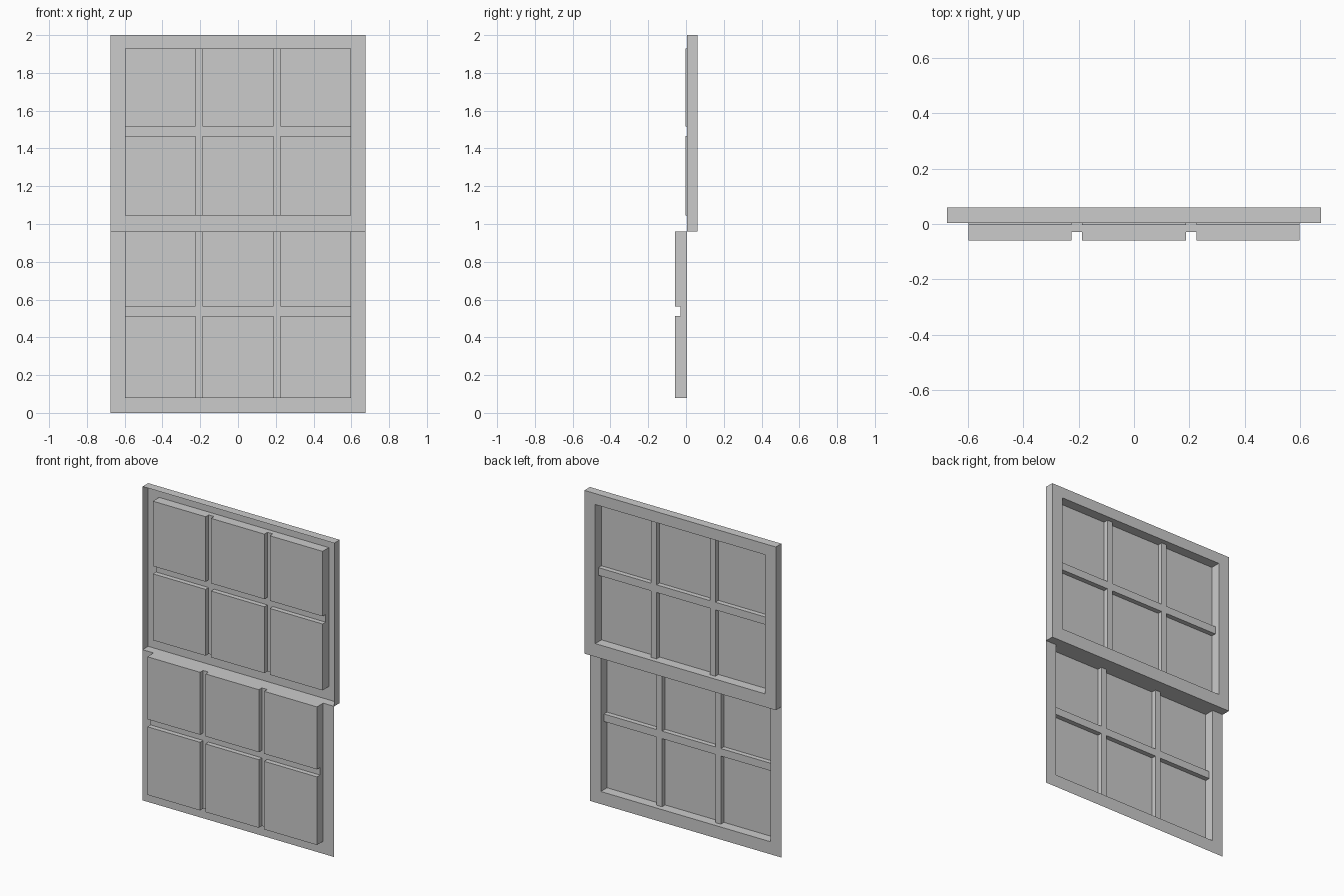
import bpy, bmesh

if "Cube" in bpy.data.objects:
    bpy.data.objects.remove(bpy.data.objects["Cube"])

# Column edges shared by both sashes: stile, pane, bar, pane, bar, pane, stile
half = [0.188, 0.226, 0.598, 0.675]
XS = [-v for v in reversed(half)] + half
MEET = 0.004      # plane where the two sashes touch
DEPTH = 0.063     # frame face to glass
BAR = 0.032       # frame face to glazing bar


def build_sash(name, face_y, zs, rows):
    """Stepped sheet: each grid cell is frame, bar or pane, with walls at every step."""
    level = {"frame": face_y, "bars": face_y - BAR, "panes": face_y - DEPTH}
    cols = ["frame", "panes", "bars", "panes", "bars", "panes", "frame"]
    parts = {k: bmesh.new() for k in level}
    order = ["frame", "bars", "panes"]

    def kind(i, j):
        if not (0 <= i < len(cols) and 0 <= j < len(rows)):
            return None
        return min(cols[i], rows[j], key=order.index)

    def quad(part, pts):
        bm = parts[part]
        bm.faces.new([bm.verts.new(p) for p in pts])

    def wall(a, b, p, q):
        # p and q are the (x, z) ends of the shared edge; outside drops to MEET
        if a is None and b is None:
            return
        ya = level[a] if a else MEET
        yb = level[b] if b else MEET
        if abs(ya - yb) < 1e-6:
            return
        owner = min([k for k in (a, b) if k], key=order.index)
        quad(owner, [(p[0], ya, p[1]), (q[0], ya, q[1]),
                     (q[0], yb, q[1]), (p[0], yb, p[1])])

    for i in range(len(cols) + 1):
        for j in range(len(rows) + 1):
            k = kind(i, j)
            if k:
                y = level[k]
                quad(k, [(XS[i], y, zs[j]), (XS[i], y, zs[j + 1]),
                         (XS[i + 1], y, zs[j + 1]), (XS[i + 1], y, zs[j])])
            if j < len(rows):
                wall(kind(i - 1, j), k, (XS[i], zs[j]), (XS[i], zs[j + 1]))
            if i < len(cols):
                wall(kind(i, j - 1), k, (XS[i], zs[j]), (XS[i + 1], zs[j]))

    for part, bm in parts.items():
        bmesh.ops.remove_doubles(bm, verts=bm.verts, dist=1e-5)
        bmesh.ops.recalc_face_normals(bm, faces=bm.faces)
        # Merge the coplanar grid cells into clean large faces
        bmesh.ops.dissolve_limit(bm, angle_limit=0.01, verts=bm.verts, edges=bm.edges)
        me = bpy.data.meshes.new(f"{name}_{part}")
        bm.to_mesh(me)
        bm.free()
        bpy.context.collection.objects.link(bpy.data.objects.new(me.name, me))


# Upper sash: full frame with outer edges, set behind the lower one
build_sash("upper_sash", 0.060, [0.96, 1.044, 1.467, 1.516, 1.93, 2.0],
           ["frame", "panes", "bars", "panes", "frame"])

# Lower sash: flat frame, its panes run up to the meeting edge
build_sash("lower_sash", MEET, [0.0, 0.08, 0.514, 0.562, 0.96],
           ["frame", "panes", "bars", "panes"])
